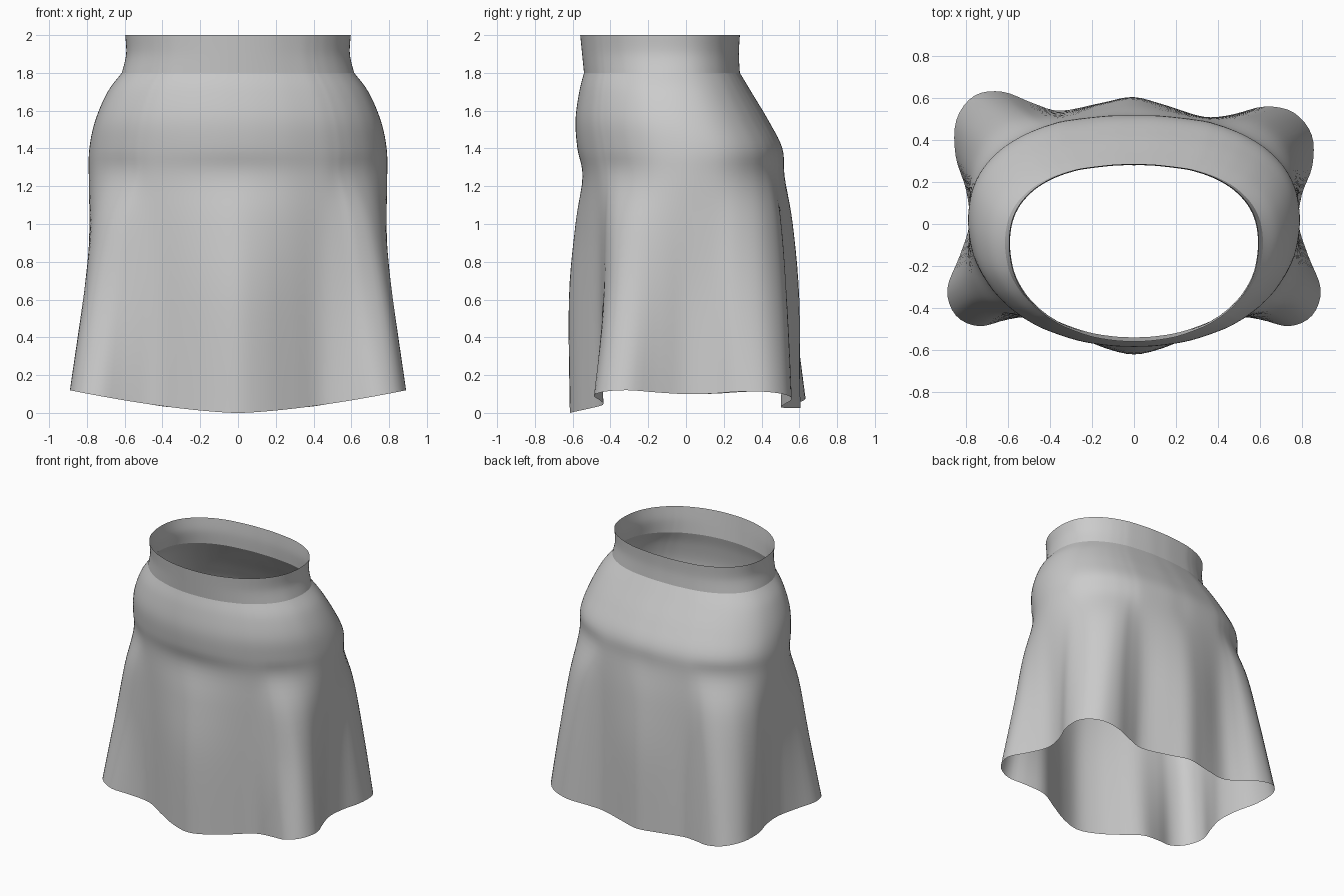
import bpy
from mathutils import Vector

if "Cube" in bpy.data.objects:
    bpy.data.objects.remove(bpy.data.objects["Cube"])

# Half outlines (front centre round to back centre) of the hem and of mid-skirt
HEM = [(0, -.615), (.15, -.58), (.3, -.51), (.45, -.44), (.6, -.455), (.74, -.487),
       (.85, -.435), (.89, -.31), (.83, -.15), (.785, 0), (.80, .15), (.85, .3),
       (.847, .46), (.76, .572), (.625, .595), (.48, .55), (.35, .522), (.15, .57), (0, .605)]
MID = [(0, -.62), (.14, -.59), (.28, -.53), (.43, -.46), (.57, -.44), (.68, -.43),
       (.78, -.38), (.82, -.27), (.80, -.13), (.775, 0), (.785, .14), (.81, .27),
       (.78, .42), (.69, .52), (.58, .55), (.46, .53), (.33, .52), (.15, .57), (0, .6)]


def oval(z, w, cy, front, back):
    """Half superellipse ring sampled in the directions of the hem points."""
    pts = []
    for hx, hy in HEM:
        dx, dy = hx / .86, hy / .55
        n = 2.1 if dy < 0 else 2.4
        r = (abs(dx) ** n + abs(dy) ** n) ** (-1 / n)
        depth = cy - front if dy < 0 else back - cy
        pts.append(Vector((w * dx * r, cy + depth * dy * r, z)))
    return pts


def hem_z(x, y):
    return max(.12 * (x / .89) ** 1.5, .025 if y > 0 else 0)


def spline(a, b, c, d, t):
    return .5 * (2 * b + (c - a) * t + (2 * a - 5 * b + 4 * c - d) * t * t
                 + (3 * b - a - 3 * c + d) * t ** 3)


def refine_ring(half, steps=4):
    full = half + [Vector((-p.x, p.y, p.z)) for p in half[-2:0:-1]]
    n = len(full)
    return [spline(full[i - 1], full[i], full[(i + 1) % n], full[(i + 2) % n], s / steps)
            for i in range(n) for s in range(steps)]


def cloth(name, halves, steps=5):
    """Loft an open sheet through the rings."""
    rings = [refine_ring(h) for h in halves]
    last = len(rings) - 1
    rows = []
    for i in range(last):
        quad = (rings[max(i - 1, 0)], rings[i], rings[i + 1], rings[min(i + 2, last)])
        for s in range(steps):
            rows.append([spline(*p, s / steps) for p in zip(*quad)])
    rows.append(rings[-1])
    n = len(rows[0])
    verts = [p.copy() for row in rows for p in row]
    # The left back fold hangs a little further out than the right one
    for p in verts:
        p.y -= .05 * p.x * max(p.y, 0) / .6 * max(1.2 - p.z, 0)
    faces = [((r + 1) * n + i, (r + 1) * n + (i + 1) % n, r * n + (i + 1) % n, r * n + i)
             for r in range(len(rows) - 1) for i in range(n)]
    mesh = bpy.data.meshes.new(name)
    mesh.from_pydata(verts, [], faces)
    mesh.shade_smooth()
    ob = bpy.data.objects.new(name, mesh)
    bpy.context.collection.objects.link(ob)


# Waistband
seam = oval(1.8, .615, -.1, -.54, .285)
cloth("waistband", [oval(2.0, .597, -.1, -.56, .285), oval(1.9, .592, -.1, -.55, .28), seam])

# Skirt, from the hips into the folds
mid = [Vector((x, y, .6)) for x, y in MID]
hem = [Vector((x, y, hem_z(x, y))) for x, y in HEM]
upper = [a.lerp(Vector((b.x, b.y, 1.0)), .5)
         for a, b in zip(oval(1.0, .795, 0, -.55, .53), mid)]
cloth("skirt", [seam,
                oval(1.7, .69, -.08, -.565, .345),
                oval(1.55, .755, -.05, -.585, .435),
                oval(1.4, .787, 0, -.575, .51),
                oval(1.25, .79, 0, -.548, .522),
                upper, mid, hem])
